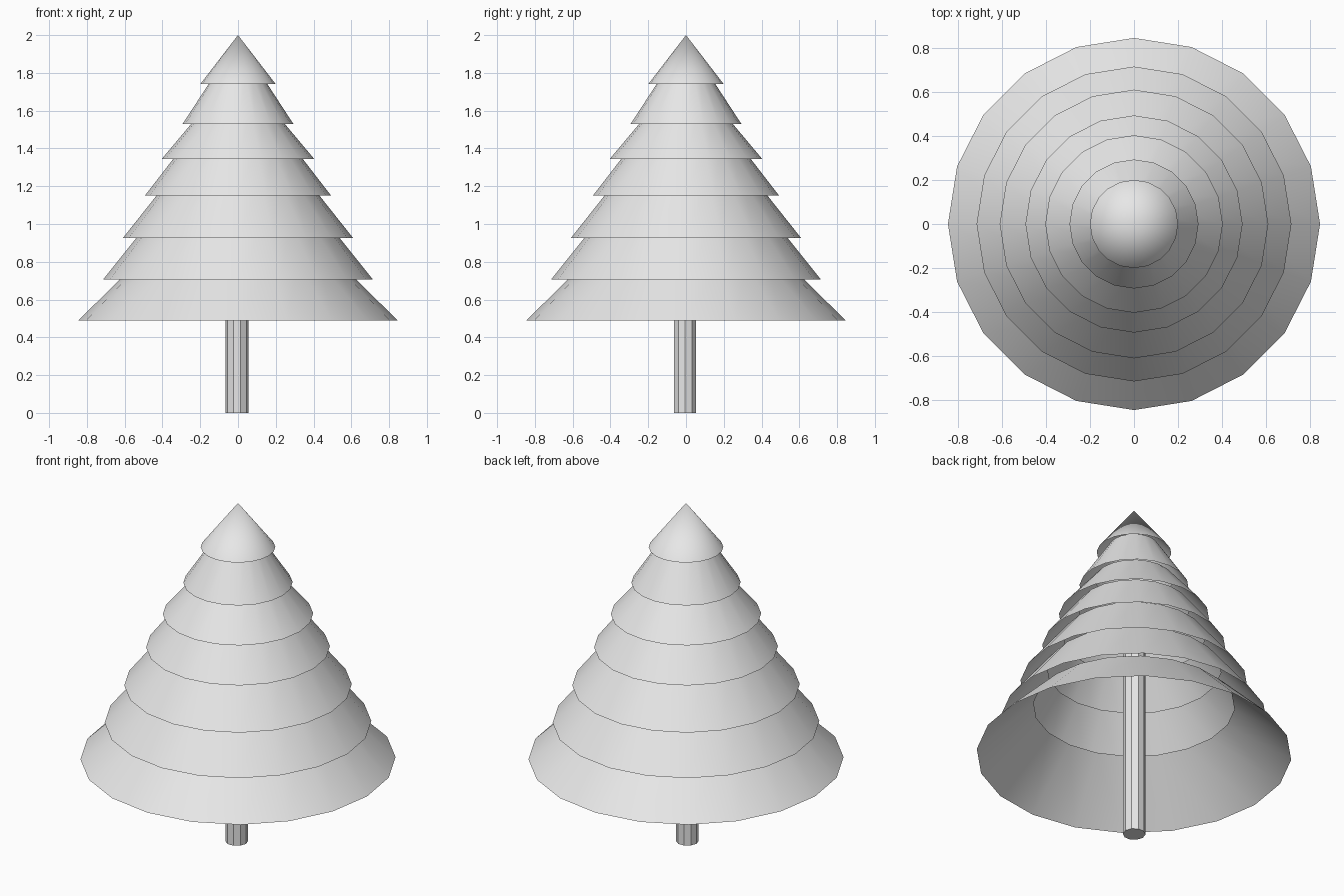
import bpy, bmesh, math

cube = bpy.data.objects.get("Cube")
if cube:
    bpy.data.objects.remove(cube, do_unlink=True)

grey = bpy.data.materials.new("plain_grey")
grey.use_nodes = True
colour = (0.8, 0.8, 0.8, 1)
grey.diffuse_color = colour
grey.node_tree.nodes["Principled BSDF"].inputs["Base Color"].default_value = colour


def frustum(name, sides, bottom, top, capped=False, smooth=False, centre=(0, 0)):
    """Build a ring-to-ring (or ring-to-point) shell; bottom and top are (radius, z)."""
    bm = bmesh.new()

    def ring(radius, z):
        angles = [2 * math.pi * i / sides for i in range(sides)]
        return [bm.verts.new((centre[0] + radius * math.cos(a),
                              centre[1] + radius * math.sin(a), z)) for a in angles]

    low = ring(*bottom)
    high = ring(*top) if top[0] > 0 else [bm.verts.new((*centre, top[1]))]
    for i in range(sides):
        j = (i + 1) % sides
        if len(high) == 1:
            bm.faces.new((low[i], low[j], high[0]))
        else:
            bm.faces.new((low[i], low[j], high[j], high[i]))
    if capped:
        bm.faces.new(low[::-1])
        bm.faces.new(high)
    for face in bm.faces:
        face.smooth = smooth
    mesh = bpy.data.meshes.new(name)
    bm.to_mesh(mesh)
    bm.free()
    mesh.materials.append(grey)
    obj = bpy.data.objects.new(name, mesh)
    bpy.context.collection.objects.link(obj)
    return obj


# Trunk: faceted ten-sided post reaching up inside the foliage
frustum("trunk", 10, (0.061, 0), (0.061, 1.5), capped=True, centre=(-0.005, -0.005))

# Foliage: open overlapping skirts, bottom to top (rim radius, rim z, top radius, top z)
tiers = [
    (0.845, 0.49, 0.54, 0.79),
    (0.715, 0.705, 0.467, 1.015),
    (0.61, 0.925, 0.38, 1.215),
    (0.493, 1.15, 0.30, 1.40),
    (0.403, 1.345, 0.21, 1.575),
    (0.293, 1.53, 0.13, 1.78),
    (0.20, 1.74, 0, 2.0),
]
for n, (r0, z0, r1, z1) in enumerate(tiers, 1):
    frustum(f"foliage_tier_{n}", 20, (r0, z0), (r1, z1), smooth=True)
